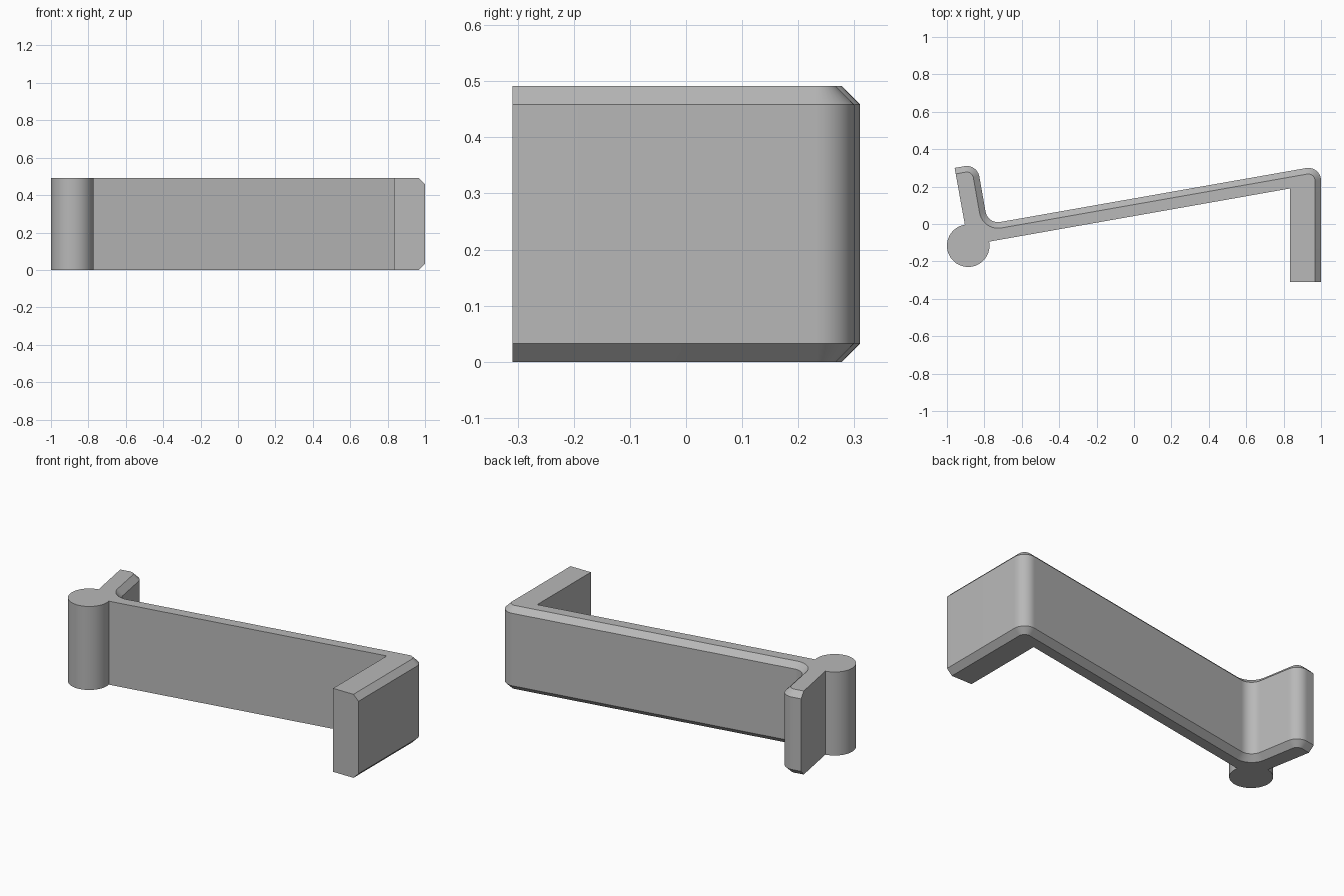
import bpy, bmesh, math
from mathutils import Vector

cube = bpy.data.objects.get("Cube")
if cube:
    bpy.data.objects.remove(cube, do_unlink=True)

HEIGHT, CHAMFER, RADIUS = 0.491, 0.0325, 0.068
TILT = math.radians(10)
along = Vector((math.cos(TILT), math.sin(TILT)))    # direction of the long bar
across = Vector((-along.y, along.x))                # direction of the hook

# Corners of the chamfered back edge, from the thick leg to the hook tip
foot = Vector((1, -0.309))
bend = Vector((1, 0.313))
valley = Vector((-0.782, -0.001))
crest = valley + across * 0.327
tip = crest - along * 0.122
path = [foot, bend, valley, crest, tip]


def right_normal(a, b):
    d = (b - a).normalized()
    return Vector((d.y, -d.x))


def rounded_edge(pts, radius, steps=10):
    """Return (point, outward normal) pairs along a path with filleted corners."""
    out = [(pts[0], right_normal(pts[0], pts[1]))]
    for a, b, c in zip(pts, pts[1:], pts[2:]):
        n0, n1 = right_normal(a, b), right_normal(b, c)
        turn = math.atan2(n0.x * n1.y - n0.y * n1.x, n0.dot(n1))
        side = math.copysign(1, turn)
        centre = b - (n0 + n1) * side * radius / (1 + n0.dot(n1))
        start = math.atan2(n0.y, n0.x)
        for i in range(steps + 1):
            t = start + turn * i / steps
            n = Vector((math.cos(t), math.sin(t)))
            out.append((centre + n * side * radius, n))
    out.append((pts[-1], right_normal(pts[-2], pts[-1])))
    return out


edge = rounded_edge(path, RADIUS)

# Round post, then the inner corner and front end of the thick leg
post = Vector((-0.8863, -0.116))
plain = []
for i in range(41):
    t = math.radians(99 + (371 - 99) * i / 40)
    plain.append(post + Vector((math.cos(t), math.sin(t))) * 0.1137)
plain += [Vector((0.835, 0.19)), Vector((0.835, foot.y))]

# Stack four outlines; the lowest and highest are drawn in along the back edge
bm = bmesh.new()
rings = []
for z, inset in ((0, CHAMFER), (CHAMFER, 0), (HEIGHT - CHAMFER, 0), (HEIGHT, CHAMFER)):
    outline = [p - n * inset for p, n in edge] + plain
    rings.append([bm.verts.new((p.x, p.y, z)) for p in outline])
for low, high in zip(rings, rings[1:]):
    for i in range(len(low)):
        j = (i + 1) % len(low)
        bm.faces.new((low[i], low[j], high[j], high[i]))
bm.faces.new(rings[0][::-1])
bm.faces.new(rings[-1])

mesh = bpy.data.meshes.new("clip_bracket")
bm.to_mesh(mesh)
bm.free()

# Single grey material
grey = bpy.data.materials.new("plain grey")
grey.use_nodes = True
colour = (0.48, 0.48, 0.48, 1)
grey.diffuse_color = colour
grey.node_tree.nodes["Principled BSDF"].inputs["Base Color"].default_value = colour
mesh.materials.append(grey)

bracket = bpy.data.objects.new("clip_bracket", mesh)
bpy.context.collection.objects.link(bracket)
bpy.ops.object.select_all(action='DESELECT')
bracket.select_set(True)
bpy.context.view_layer.objects.active = bracket
bpy.ops.object.shade_smooth_by_angle(angle=math.radians(25))
